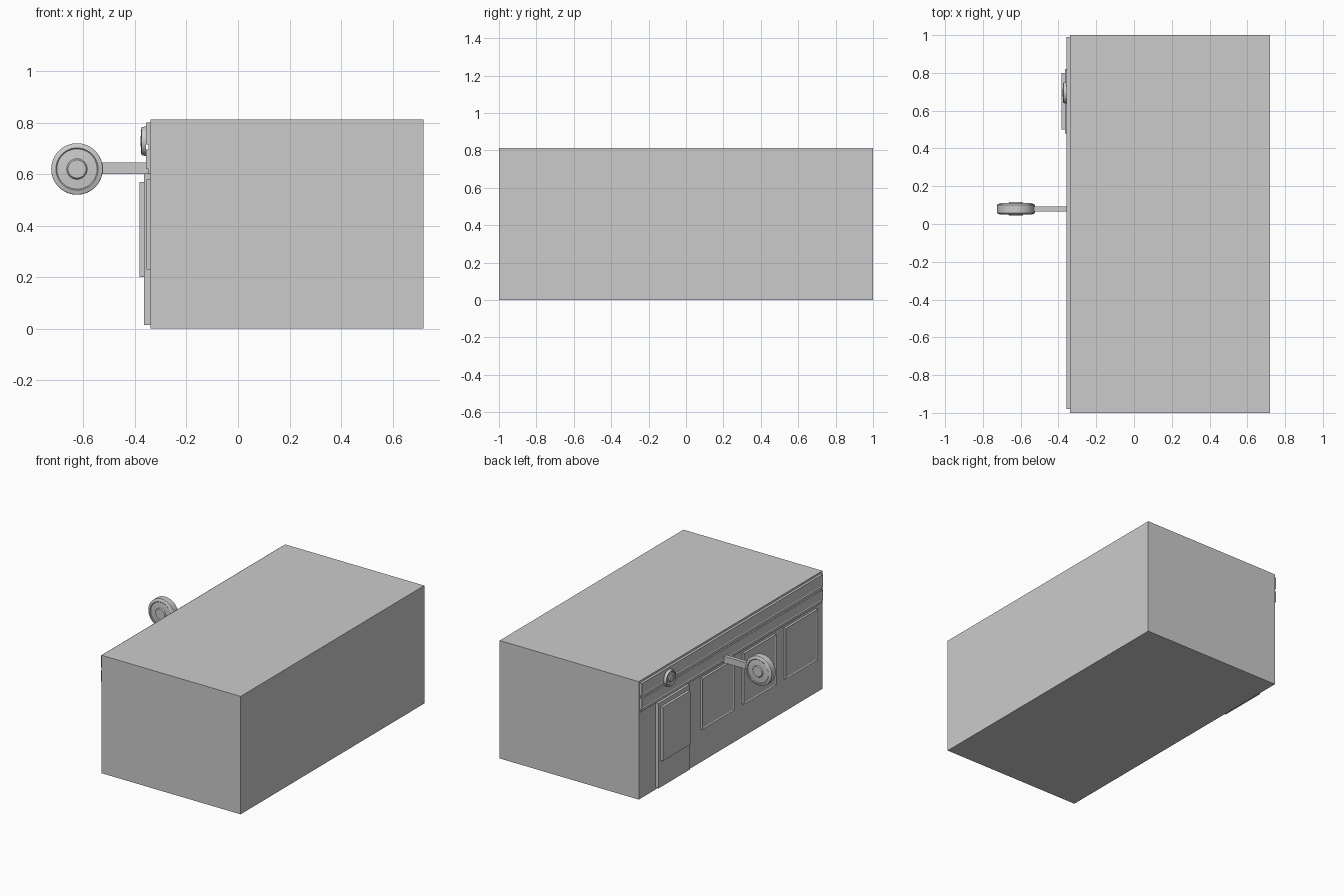
import bpy, bmesh, math
from mathutils import Matrix

cube = bpy.data.objects.get("Cube")
if cube:
    bpy.data.objects.remove(cube, do_unlink=True)

grey = bpy.data.materials.new("plain grey")
grey.use_nodes = True
colour = (0.6, 0.6, 0.6, 1)
grey.diffuse_color = colour
bsdf = next(n for n in grey.node_tree.nodes if n.type == 'BSDF_PRINCIPLED')
bsdf.inputs["Base Color"].default_value = colour

WALL = -0.34   # facade plane, facing -x


def finish(name, bm):
    bmesh.ops.recalc_face_normals(bm, faces=bm.faces)
    mesh = bpy.data.meshes.new(name)
    bm.to_mesh(mesh)
    bm.free()
    mesh.materials.append(grey)
    obj = bpy.data.objects.new(name, mesh)
    bpy.context.collection.objects.link(obj)
    return obj


def box(name, xs, ys, zs, inset=0, depth=0):
    """Box from ranges; its -x face may get an inset, recessed panel."""
    bm = bmesh.new()
    bmesh.ops.create_cube(bm, size=1)
    for v in bm.verts:
        v.co = [r[0] if c < 0 else r[1] for c, r in zip(v.co, (xs, ys, zs))]
    if inset:
        bm.normal_update()
        front = [f for f in bm.faces if f.normal.x < -0.9]
        bmesh.ops.inset_region(bm, faces=front, thickness=inset, depth=-depth)
    return finish(name, bm)


def lathe(name, profile, matrix, steps=40):
    """Spin (radius, height) points about local z, then place the result."""
    bm = bmesh.new()
    verts = [bm.verts.new((r, 0, h)) for r, h in profile]
    edges = [bm.edges.new(pair) for pair in zip(verts, verts[1:])]
    bmesh.ops.spin(bm, geom=verts + edges, axis=(0, 0, 1), cent=(0, 0, 0),
                   steps=steps, angle=math.tau)
    bmesh.ops.remove_doubles(bm, verts=bm.verts, dist=0.0001)
    bmesh.ops.transform(bm, matrix=matrix, verts=bm.verts)
    obj = finish(name, bm)
    bpy.ops.object.select_all(action='DESELECT')
    obj.select_set(True)
    bpy.context.view_layer.objects.active = obj
    bpy.ops.object.shade_smooth_by_angle(angle=math.radians(30))
    return obj


# Main block
box("building_body", (WALL, 0.72), (-1, 1), (0, 0.813))

# Fascia along the top of the facade
box("fascia_back", (WALL - 0.008, WALL), (-0.98, 0.99), (0.6, 0.8))
box("fascia_upper", (WALL - 0.017, WALL), (-0.98, 0.99), (0.715, 0.8), 0.012, 0.004)
box("fascia_lower", (WALL - 0.017, WALL), (-0.98, 0.99), (0.62, 0.695), 0.012, 0.004)

# Row of three shop windows
for i in range(3):
    mid = 0.155 - 0.455 * i
    box(f"window_{i + 1}", (WALL - 0.016, WALL), (mid - 0.175, mid + 0.175),
        (0.23, 0.58), 0.012, 0.005)

# Door slab with raised panel
box("door", (WALL - 0.025, WALL), (0.48, 0.82), (0.015, 0.6))
box("door_panel", (-0.383, WALL - 0.025), (0.5, 0.8), (0.2, 0.57))

# Round medallion on the fascia
lathe("medallion",
      [(0, 0.022), (0.02, 0.022), (0.024, 0.014), (0.042, 0.014),
       (0.046, 0.019), (0.054, 0.017), (0.058, 0), (0, 0)],
      Matrix.Translation((WALL - 0.017, 0.695, 0.728)) @ Matrix.Rotation(-math.pi / 2, 4, 'Y'))

# Hanging round sign on a bracket
box("sign_arm", (-0.54, WALL), (0.066, 0.092), (0.6, 0.645))
half = [(0, 0.036), (0.035, 0.036), (0.04, 0.029), (0.078, 0.026),
        (0.082, 0.03), (0.097, 0.025), (0.1, 0.021)]
lathe("round_sign", half + [(r, -h) for r, h in reversed(half)],
      Matrix.Translation((-0.625, 0.08, 0.62)) @ Matrix.Rotation(math.pi / 2, 4, 'X'), 48)
